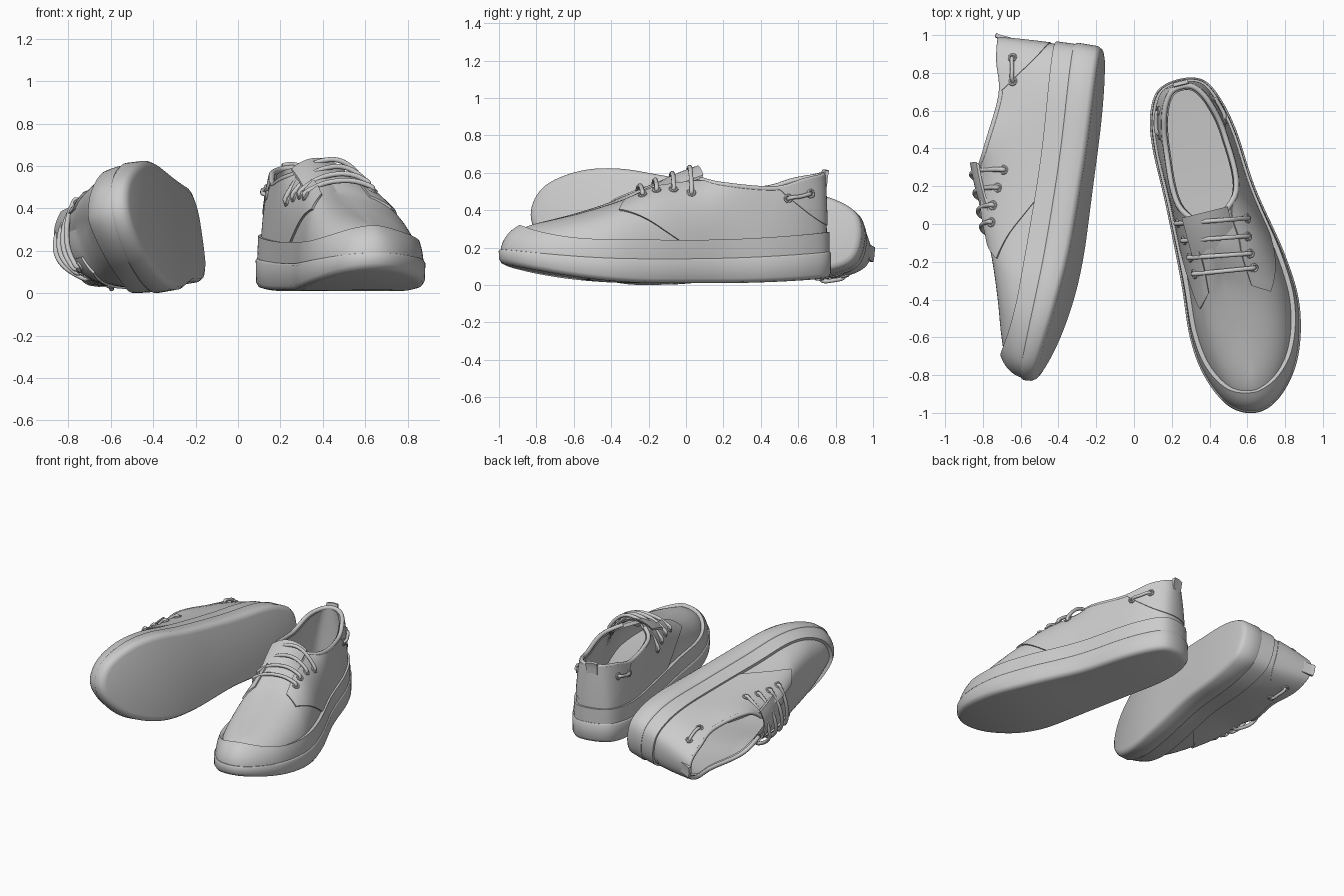
import bpy, bmesh, math
from mathutils import Vector, Matrix

if "Cube" in bpy.data.objects:
    bpy.data.objects.remove(bpy.data.objects["Cube"])

# Footprint (x, y) and matching top curve (x, y, z): heel -> inner side -> toe -> outer side
BASE = [(0, .895), (-.125, .865), (-.195, .75), (-.226, .574), (-.231, .266), (-.25, -.142),
        (-.276, -.445), (-.25, -.668), (-.16, -.852), (-.02, -.915), (.122, -.852), (.252, -.68),
        (.325, -.42), (.315, -.142), (.248, .24), (.225, .55), (.185, .74), (.12, .86)]
REAR_L = [(0, .855, .585), (-.07, .83, .575), (-.125, .73, .555), (-.16, .55, .51), (-.168, .25, .545)]
RIDGE = [(-.04, .06, .58), (-.035, -.2, .465), (-.02, -.42, .395), (-.01, -.58, .355)]
REAR_R = [(.148, .25, .535), (.16, .55, .51), (.125, .73, .555), (.07, .83, .575)]
TOP = REAR_L + RIDGE + [(0, -.67, .335)] + RIDGE[::-1] + REAR_R
N = 18
parts = []


def spline(pts, u):
    i, t = math.floor(u), u - math.floor(u)
    a, b, c, d = (Vector(pts[(i + k) % N]) for k in (-1, 0, 1, 2))
    return .5 * (2 * b + (c - a) * t + (2 * a - 5 * b + 4 * c - d) * t * t + (3 * b - a - 3 * c + d) * t ** 3)


def outline(u, off):
    d = spline(BASE, u + .01) - spline(BASE, u - .01)
    return spline(BASE, u) + Vector((d.y, -d.x)).normalized() * off


def z_bottom(y):
    return .006 + .16 * max(0, -y - .1) ** 2 + .06 * max(0, y - .2) ** 2


def z_sole(y):
    return .138 + .1 * max(0, -y - .2) ** 2 + .05 * max(0, y) ** 2


def z_band(y):
    return .235 + .06 * max(0, y) ** 2 + .32 * max(0, -y - .45) ** 2


def ramp(x, a, b):
    t = min(1, max(0, (x - a) / (b - a)))
    return t * t * (3 - 2 * t)


def surf(u, v):
    b, t = outline(u, -.03), spline(TOP, u)
    z0 = z_sole(b.y) - .03
    k = min(1, max(.55, .88 - .6 * (t.y - .05)))
    drop = .16 * (b.y - t.y) * ramp(-t.y, -.15, .1)
    p, q = Vector((b.x, b.y, z0)), Vector((b.x, b.y, z0 + k * (t.z - z0) + drop))
    return p * (1 - v) ** 2 + q * 2 * v * (1 - v) + t * v * v


def on(u, v, off):
    w = min(.96, max(.02, v))
    n = (surf(u + .02, w) - surf(u - .02, w)).cross(surf(u, w + .01) - surf(u, w - .01)).normalized()
    return surf(u, v) + n * off


def side(u):
    return min(u % N, N - u % N)


def shell(name, outer, inner, closed=False, walls=True):
    n, m = len(outer), len(outer[0])
    verts = [p for g in (outer, inner) for row in g for p in row]
    I = lambda i, j, k: k * n * m + (i % n) * m + j
    faces, span = [], n if closed else n - 1
    for i in range(span):
        for j in range(m - 1):
            q = [(i, j), (i + 1, j), (i + 1, j + 1), (i, j + 1)]
            faces.append([I(*a, 0) for a in q])
            faces.append([I(*a, 1) for a in q[::-1]])
        if walls:
            faces.append([I(i, 0, 0), I(i, 0, 1), I(i + 1, 0, 1), I(i + 1, 0, 0)])
            faces.append([I(i, m - 1, 0), I(i + 1, m - 1, 0), I(i + 1, m - 1, 1), I(i, m - 1, 1)])
    if walls and not closed:
        for j in range(m - 1):
            faces.append([I(0, j, 0), I(0, j + 1, 0), I(0, j + 1, 1), I(0, j, 1)])
            faces.append([I(n - 1, j, 0), I(n - 1, j, 1), I(n - 1, j + 1, 1), I(n - 1, j + 1, 0)])
    parts.append((name, verts, faces))


def patch(name, u0, u1, nu, lo, hi, nv, off, depth, closed=False, walls=True):
    us = [u0 + (u1 - u0) * i / (nu if closed else nu - 1) for i in range(nu)]
    grid = lambda o: [[on(u, lo(u) + (hi(u) - lo(u)) * j / (nv - 1), o) for j in range(nv)] for u in us]
    shell(name, grid(off), grid(depth), closed, walls)


def tube(name, path, r, closed=False, seg=8):
    n, verts, faces = len(path), [], []
    up = None
    for i, p in enumerate(path):
        a = path[(i - 1) % n] if closed else path[max(i - 1, 0)]
        b = path[(i + 1) % n] if closed else path[min(i + 1, n - 1)]
        t = (b - a).normalized()
        ref = up if up else (Vector((0, 0, 1)) if abs(t.z) < .8 else Vector((1, 0, 0)))
        up = (ref - t * ref.dot(t)).normalized()
        s = t.cross(up)
        verts += [p + (up * math.cos(x) + s * math.sin(x)) * r for x in (2 * math.pi * k / seg for k in range(seg))]
    for i in range(n if closed else n - 1):
        for k in range(seg):
            a, b, e = i * seg, (i + 1) % n * seg, (k + 1) % seg
            faces.append([a + k, a + e, b + e, b + k])
    if not closed:
        faces += [list(range(seg))[::-1], [(n - 1) * seg + k for k in range(seg)]]
    parts.append((name, verts, faces))


def smooth_path(pts, n=6):
    out, P = [], [pts[0]] + pts + [pts[-1]]
    for a, b, c, d in zip(P, P[1:], P[2:], P[3:]):
        out += [.5 * (2 * b + (c - a) * t + (2 * a - 5 * b + 4 * c - d) * t * t + (3 * b - a - 3 * c + d) * t ** 3)
                for t in (k / n for k in range(n))]
    return out + [pts[-1]]


def eyelet(u, v, off):
    c = on(u, v, off)
    n = (on(u, v, off + .05) - c).normalized()
    s = n.orthogonal().normalized()
    t = n.cross(s)
    tube("eyelet", [c + (s * math.cos(a) + t * math.sin(a)) * .019
                    for a in (math.pi * k / 6 for k in range(12))], .007, True, 6)


def band_v(u):
    lo, hi, z = 0, 1, z_band(outline(u, -.03).y)
    for _ in range(14):
        mid = (lo + hi) / 2
        lo, hi = (mid, hi) if surf(u, mid).z < z else (lo, mid)
    return lo


# Sole: lofted rings on the footprint, capped across its width
M = 144
rings = [(-.035, 0, 0), (-.012, .006, 0), (0, .025, 0), (.002, -.012, 1), (-.004, -.002, 1), (-.014, 0, 1), (-.05, 0, 1)]
verts, faces = [], []
for off, dz, top in rings:
    for i in range(M):
        p = outline(i * N / M, off)
        verts.append(Vector((p.x, p.y, (z_sole if top else z_bottom)(p.y) + dz)))
for r in range(len(rings) - 1):
    for i in range(M):
        j = (i + 1) % M
        faces.append([r * M + i, r * M + j, r * M + M + j, r * M + M + i])
for i in range(M // 2):
    q = list(dict.fromkeys([i, i + 1, M - i - 1, (M - i) % M]))
    faces.append(q[::-1])
    faces.append([(len(rings) - 1) * M + k for k in q])
parts.append(("sole", verts, faces))

# Upper with lining, rubber band with toe bumper
patch("upper", 0, N, M, lambda u: 0, lambda u: 1, 16, 0, -.022, True, False)
patch("sole_band", 0, N, M, lambda u: 0, band_v, 9, .024, -.004, True)

# Quarters with eyestays, heel panel
for a, b in ((0, 5.75), (12.15, 18)):
    patch("quarter", a, b, 56, lambda u: .08 + .5 * max(0, (side(u) - 4.3) / 1.6),
          lambda u: 1 - .24 * ramp(side(u), 4.1, 5), 12, .01, -.006)
patch("heel_panel", -2.9, 2.9, 41, lambda u: .36 + .63 * abs(side(u) / 2.9) ** 3, lambda u: 1, 8, .015, -.006)

# Collar bead
tube("collar_edge", [spline(TOP, -4.5 + 9 * k / 72) for k in range(73)], .015)


# Tongue and heel tab: curved slabs
def slab(name, path, half, arch, thick, n):
    path = smooth_path([Vector(p) for p in path])
    rows = [[Vector((p.x + half * s, p.y, p.z - arch * s * s)) for p in path]
            for s in (-1 + 2 * i / n for i in range(n + 1))]
    shell(name, rows, [[p - thick for p in row] for row in rows])


slab("tongue", [(-.035, -.22, .445), (-.037, -.06, .535), (-.04, .07, .595), (-.042, .18, .635)],
     .125, .05, Vector((0, .006, .016)), 12)
slab("heel_tab", [(0, .872, .53), (0, .877, .58), (0, .884, .612)], .04, .006, Vector((0, .02, -.003)), 6)

# Laces arching across the front
for u, w in ((4.3, 4.5), (4.58, 4.82), (4.86, 5.14), (5.14, 5.42)):
    A, B = on(u, .57, .022), on(N - w, .69, .022)
    y = (A.y + B.y) / 2
    height = .6 + .36 * (y - .06) - (A.z + B.z) / 2
    arc = []
    for s in (k / 8 for k in range(9)):
        p = A.lerp(B, s)
        p.z += height * (1 - abs(2 * s - 1) ** 2.3)
        arc.append(p)
    tube("lace", smooth_path([on(u, .56, -.005)] + arc + [on(N - w, .68, -.005)], 4), .0125)
    eyelet(u, .56, .013)
    eyelet(N - w, .68, .013)

# Side laces by the heel
for f in (lambda u: u, lambda u: N - u):
    tube("heel_lace", smooth_path([on(f(1.85), .8, .005), on(f(1.95), .8, .026), on(f(2.3), .8, .028),
                                   on(f(2.55), .82, .026), on(f(2.65), .82, .005)]), .011)
    eyelet(f(1.85), .8, .018)
    eyelet(f(2.65), .82, .014)

# Place the pair: one standing, the mirrored one lying on its side
Y = Vector((.155, .983, -.078)).normalized()
X = Y.cross(Vector((-.975, .142, -.15))).normalized()
Z = X.cross(Y)
lying = Matrix((X, Y, Z)).transposed().to_4x4()
poses = [("left", Matrix.Translation((.458, -.102, 0)) @ Matrix.Rotation(math.radians(14), 4, 'Z'), False, .01),
         ("right", Matrix.Translation((-.268, .05, .335)) @ lying @ Matrix.Diagonal((-1, 1, 1, 1)), True, 0)]
for label, mat, flip, rest in poses:
    low = min((mat @ v).z for _, vs, _ in parts for v in vs)
    mat = Matrix.Translation((0, 0, rest - low)) @ mat
    for name, vs, fs in parts:
        me = bpy.data.meshes.new(name)
        me.from_pydata([mat @ v for v in vs], [], [f[::-1] if flip else f for f in fs])
        bm = bmesh.new()
        bm.from_mesh(me)
        bmesh.ops.remove_doubles(bm, verts=bm.verts, dist=.0002)
        bm.to_mesh(me)
        bm.free()
        me.polygons.foreach_set("use_smooth", [True] * len(me.polygons))
        me.set_sharp_from_angle(angle=math.radians(50))
        ob = bpy.data.objects.new(label + "_" + name, me)
        bpy.context.collection.objects.link(ob)
